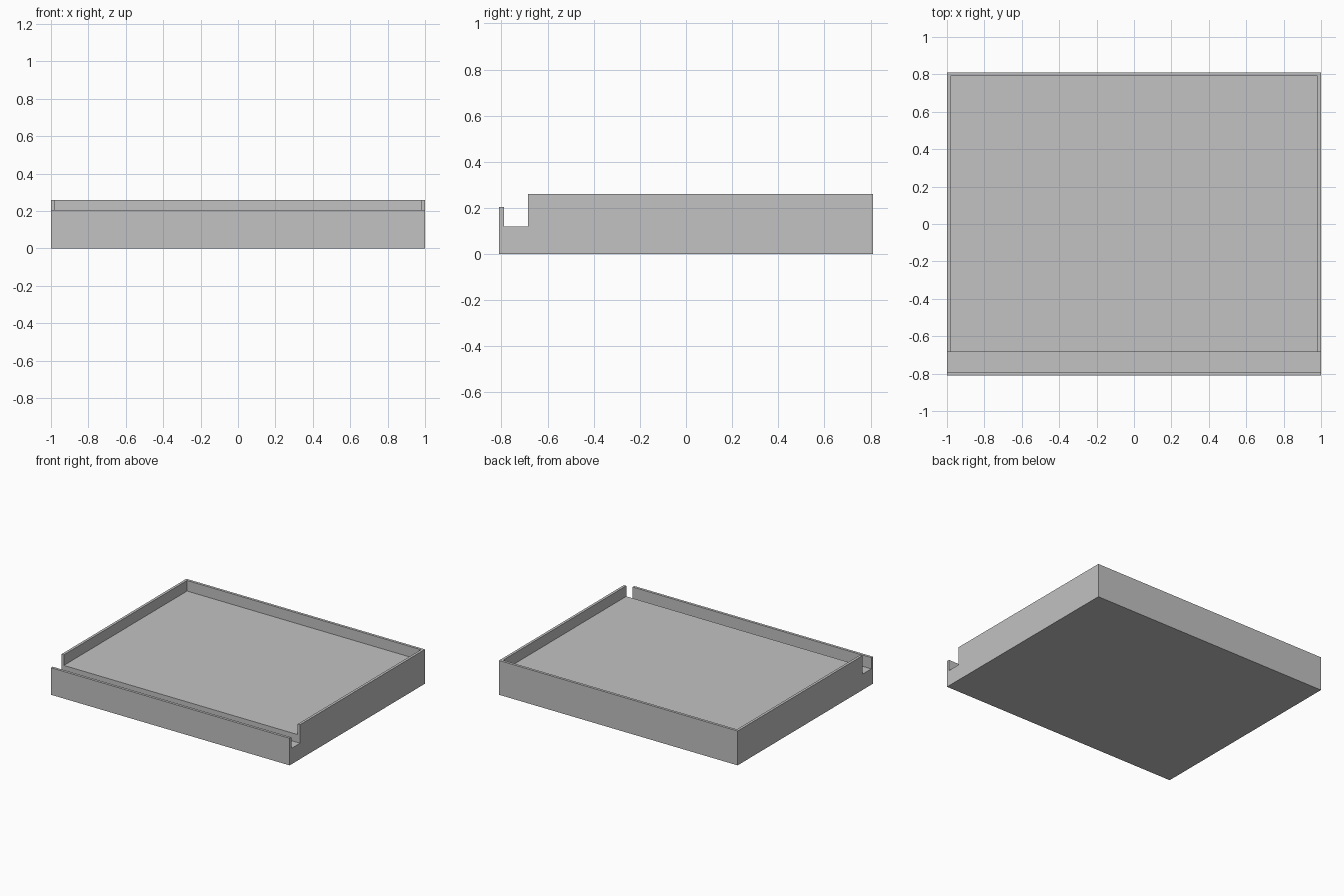
import bpy
import bmesh

# Remove the default object
cube = bpy.data.objects.get("Cube")
if cube:
    bpy.data.objects.remove(cube, do_unlink=True)

# Plain grey material
GREY = (0.54, 0.54, 0.54, 1.0)
grey = bpy.data.materials.new("plain_grey")
grey.use_nodes = True
grey.diffuse_color = GREY
grey.node_tree.nodes["Principled BSDF"].inputs["Base Color"].default_value = GREY

# Main dimensions
HALF_X, HALF_Y = 1.0, 0.81
WALL = 0.02
TOP, LIP, FLOOR, GROOVE = 0.26, 0.205, 0.18, 0.12
LIP_BACK = -HALF_Y + WALL      # rear face of the front lip
STEP = -0.685                  # front edge of the raised floor and side walls


def extrude_across(name, profile, x0, x1):
    """Solid made by sweeping a (y, z) profile along x."""
    bm = bmesh.new()
    face = bm.faces.new([bm.verts.new((x0, y, z)) for y, z in profile])
    swept = bmesh.ops.extrude_face_region(bm, geom=[face])
    verts = [v for v in swept["geom"] if isinstance(v, bmesh.types.BMVert)]
    bmesh.ops.translate(bm, verts=verts, vec=(x1 - x0, 0, 0))
    bmesh.ops.recalc_face_normals(bm, faces=bm.faces)
    mesh = bpy.data.meshes.new(name)
    bm.to_mesh(mesh)
    bm.free()
    mesh.materials.append(grey)
    obj = bpy.data.objects.new(name, mesh)
    bpy.context.collection.objects.link(obj)
    return obj


# Tray body: front lip, open-ended groove and full-height block
outline = [
    (-HALF_Y, 0), (HALF_Y, 0), (HALF_Y, TOP), (STEP, TOP),
    (STEP, GROOVE), (LIP_BACK, GROOVE), (LIP_BACK, LIP), (-HALF_Y, LIP),
]
tray = extrude_across("tray", outline, -HALF_X, HALF_X)

# Recess cutter: leaves thin side and back walls, open towards the groove
recess = [
    (STEP - 0.05, FLOOR), (HALF_Y - WALL, FLOOR),
    (HALF_Y - WALL, TOP + 0.1), (STEP - 0.05, TOP + 0.1),
]
cutter = extrude_across("recess_cutter", recess, -HALF_X + WALL, HALF_X - WALL)
cutter.hide_render = True
cutter.hide_viewport = True

cut = tray.modifiers.new("recess", "BOOLEAN")
cut.operation = "DIFFERENCE"
cut.solver = "EXACT"
cut.object = cutter

# Bake the cut and discard the cutter
bpy.context.view_layer.update()
evaluated = tray.evaluated_get(bpy.context.evaluated_depsgraph_get())
finished = bpy.data.meshes.new_from_object(evaluated)
tray.modifiers.clear()
tray.data = finished
finished.name = "tray"
bpy.data.objects.remove(cutter, do_unlink=True)
